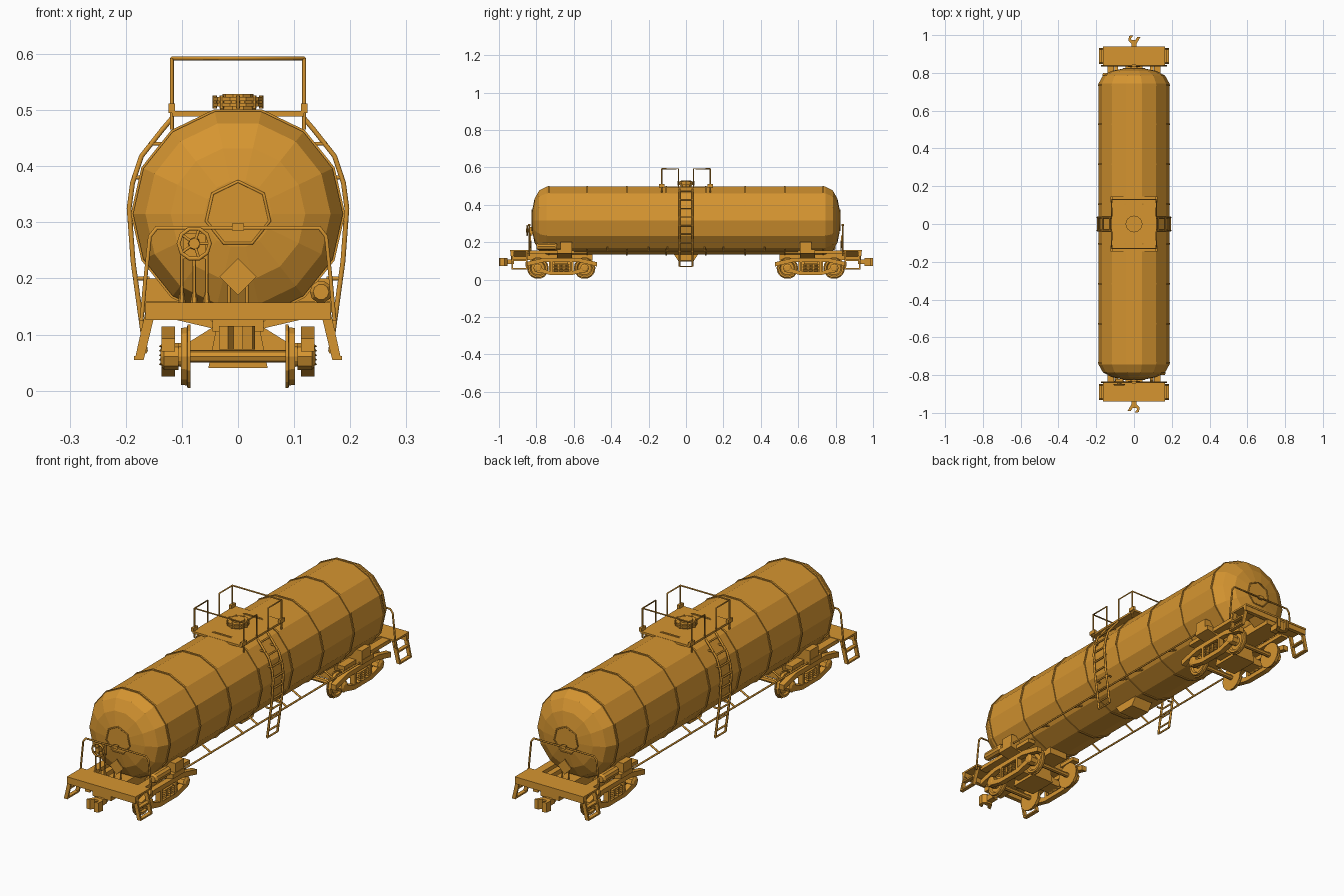
import bpy, bmesh, math
from mathutils import Matrix, Vector

if "Cube" in bpy.data.objects:
    bpy.data.objects.remove(bpy.data.objects["Cube"])

paint = bpy.data.materials.new("ochre_paint")
paint.use_nodes = True
colour = (0.67, 0.30, 0.03, 1)
paint.diffuse_color = colour
paint.node_tree.nodes["Principled BSDF"].inputs["Base Color"].default_value = colour

turn = Matrix.Identity(4)  # current placement for every new part


def place(axis, u, v, t):
    return {"X": (t, u, v), "Y": (u, t, v), "Z": (u, v, t)}[axis]


def finish(name, mesh):
    mesh.transform(turn)
    mesh.materials.clear()
    mesh.materials.append(paint)
    bpy.context.collection.objects.link(bpy.data.objects.new(name, mesh))


def loft(name, rings):
    """Solid skinned over point rings, capped at both ends."""
    bm = bmesh.new()
    loops = [[bm.verts.new(p) for p in ring] for ring in rings]
    n = len(loops[0])
    for a, b in zip(loops, loops[1:]):
        for i in range(n):
            j = (i + 1) % n
            bm.faces.new((a[i], a[j], b[j], b[i]))
    bm.faces.new(loops[0])
    bm.faces.new(loops[-1])
    bmesh.ops.recalc_face_normals(bm, faces=bm.faces)
    mesh = bpy.data.meshes.new(name)
    bm.to_mesh(mesh)
    bm.free()
    finish(name, mesh)


def prism(name, pts, axis, t0, t1):
    loft(name, [[place(axis, u, v, t) for u, v in pts] for t in (t0, t1)])


def box(name, x0, x1, y0, y1, z0, z1):
    prism(name, [(x0, y0), (x1, y0), (x1, y1), (x0, y1)], "Z", z0, z1)


def lathe(name, profile, axis, centre=(0, 0), sides=12, phase=0.0):
    """Turned solid; profile holds (radius, position along axis)."""
    angles = [phase + math.tau * i / sides for i in range(sides)]
    loft(name, [[place(axis, centre[0] + r * math.cos(a), centre[1] + r * math.sin(a), t)
                 for a in angles] for r, t in profile])


def tube(name, pts, r=0.004, cyclic=False):
    curve = bpy.data.curves.new(name, "CURVE")
    curve.dimensions = "3D"
    curve.bevel_depth = r
    curve.bevel_resolution = 1
    curve.use_fill_caps = True
    spline = curve.splines.new("POLY")
    spline.points.add(len(pts) - 1)
    for p, co in zip(spline.points, pts):
        p.co = (*co, 1)
    spline.use_cyclic_u = cyclic
    obj = bpy.data.objects.new(name, curve)
    bpy.context.collection.objects.link(obj)
    mesh = bpy.data.meshes.new_from_object(obj.evaluated_get(bpy.context.evaluated_depsgraph_get()))
    bpy.data.objects.remove(obj)
    finish(name, mesh)


AXIS_Z = 0.315
MID = (0, AXIS_Z)

# Tank shell with domed ends and hoop bands
dome = [(0.06, 0.822), (0.12, 0.81), (0.165, 0.785), (0.187, 0.745)]
lathe("tank", [(r, -t) for r, t in dome] + dome[::-1], "Y", MID, 14)
for y in (0.105, 0.317, 0.528, 0.735):
    for s in (-1, 1):
        lathe("tank_band", [(0.191, s * y - 0.004), (0.191, s * y + 0.004)], "Y", MID, 14)

# Top platform and manway hatch
box("top_platform", -0.118, 0.118, -0.145, 0.145, 0.489, 0.498)
lathe("hatch", [(0.032, 0.495), (0.032, 0.506), (0.045, 0.506), (0.045, 0.513),
                (0.038, 0.513), (0.038, 0.516), (0.045, 0.516), (0.045, 0.523),
                (0.028, 0.523), (0.028, 0.529)], "Z", (0, 0), 10)
for i in range(8):
    a = math.tau * i / 8
    lathe("hatch_bolt", [(0.004, 0.503), (0.004, 0.526)], "Z",
          (0.041 * math.cos(a), 0.041 * math.sin(a)), 6)

# Bottom outlet
prism("bottom_outlet", [(-0.07, 0.142), (-0.04, 0.098), (0.04, 0.098), (0.07, 0.142)], "X", -0.045, 0.045)

# Side ladders and long pipes
ladder = [(0.118, 0.485), (0.135, 0.465), (0.172, 0.418), (0.188, 0.37),
          (0.194, 0.325), (0.187, 0.23), (0.165, 0.07)]


def ladder_x(z):
    for (xa, za), (xb, zb) in zip(ladder, ladder[1:]):
        if zb <= z <= za:
            return xa + (xb - xa) * (za - z) / (za - zb)


for s in (-1, 1):
    for y in (-0.035, 0.035):
        tube("ladder_rail", [(s * x, y, z) for x, z in ladder], 0.005)
        for z in (0.2, 0.3, 0.38, 0.44):
            x = ladder_x(z)
            tube("ladder_bracket", [(s * (x - 0.025), y, z), (s * (x + 0.004), y, z)], 0.004)
    for z in [0.07, 0.1] + [0.15 + 0.046 * i for i in range(8)]:
        x = s * ladder_x(z)
        tube("ladder_rung", [(x, -0.035, z), (x, 0.035, z)], 0.004)
    tube("side_pipe", [(s * 0.165, -0.6, 0.152), (s * 0.165, 0.6, 0.152)], 0.004)
    for y in (-0.42, -0.2, -0.1, 0.1, 0.2, 0.42):
        tube("pipe_hanger", [(s * 0.168, y, 0.15), (s * 0.12, y, 0.175)], 0.004)


def top_rail():
    tube("top_rail", [(-0.118, -0.04, 0.49), (-0.118, -0.04, 0.592), (-0.118, -0.13, 0.592),
                      (0.118, -0.13, 0.592), (0.118, -0.04, 0.592), (0.118, -0.04, 0.49)], 0.0035)
    for x in (-0.118, 0.118):
        tube("top_rail_post", [(x, -0.13, 0.465), (x, -0.13, 0.592)], 0.0035)
        box("rail_foot", x - 0.006, x + 0.006, -0.145, -0.115, 0.495, 0.512)


def end_frame():
    """Underframe, end platform, steps and railing of one end."""
    box("end_platform", -0.165, 0.165, -0.94, -0.84, 0.149, 0.157)
    box("end_beam", -0.165, 0.165, -0.938, -0.92, 0.126, 0.149)
    box("centre_sill", -0.045, 0.045, -0.935, -0.5, 0.105, 0.15)
    prism("sill_gusset", [(-0.08, 0.15), (0.08, 0.15), (0.04, 0.118), (-0.04, 0.118)], "Y", -0.92, -0.85)
    prism("body_bolster", [(-0.17, 0.16), (-0.17, 0.14), (-0.05, 0.112), (0.05, 0.112),
                           (0.17, 0.14), (0.17, 0.16)], "Y", -0.69, -0.61)
    # Heptagon rim on the dome
    rim = [(0.058 * math.sin(math.tau * i / 7), -0.823, AXIS_Z + 0.058 * math.cos(math.tau * i / 7))
           for i in range(7)]
    tube("dome_rim", rim, 0.003, True)
    # Diamond placard on two stems
    prism("placard", [(0, 0.17), (0.033, 0.203), (0, 0.236), (-0.033, 0.203)], "Y", -0.835, -0.83)
    for x in (-0.016, 0.016):
        tube("placard_stem", [(x, -0.828, 0.15), (x, -0.828, 0.21)], 0.003)
    # End railing
    side = [(0.172, 0.125), (0.165, 0.2), (0.157, 0.275), (0.145, 0.29)]
    tube("end_railing", [(-x, -0.838, z) for x, z in side] + [(x, -0.838, z) for x, z in side[::-1]])
    box("railing_clasp", -0.011, 0.011, -0.844, -0.832, 0.285, 0.298)
    for s in (-1, 1):
        box("side_sill", *sorted((s * 0.105, s * 0.14)), -0.85, -0.53, 0.138, 0.155)
        box("saddle", *sorted((s * 0.1, s * 0.168)), -0.67, -0.61, 0.155, 0.2)
        # Stirrup step
        for y in (-0.932, -0.856):
            prism("step_leg", [(s * 0.145, 0.15), (s * 0.163, 0.15), (s * 0.184, 0.055),
                               (s * 0.168, 0.055)][::s], "Y", y, y + 0.008)
        for x, z in ((0.168, 0.055), (0.157, 0.1)):
            box("step_tread", *sorted((s * x, s * (x + 0.017))), -0.93, -0.85, z, z + 0.007)
    lathe("air_tank", [(0.014, -0.8), (0.02, -0.79), (0.02, -0.7), (0.014, -0.69)], "Y", (0.148, 0.176), 10)
    # Hooked coupler
    box("coupler_shank", -0.014, 0.014, -0.97, -0.92, 0.082, 0.108)
    prism("coupler_head", [(-0.014, -0.955), (0.014, -0.955), (0.03, -0.97), (0.026, -0.995),
                           (0.008, -1.0), (0.008, -0.99), (0.016, -0.985), (0.014, -0.975),
                           (-0.008, -0.975), (-0.018, -0.99), (-0.034, -0.99), (-0.024, -0.972)],
          "Z", 0.073, 0.115)


def bogie(yc):
    """Two-axle truck centred at yc."""
    prism("truck_transom", [(-0.038, 0.115), (0.038, 0.115), (0.053, 0.04), (-0.053, 0.04)],
          "Y", yc - 0.065, yc + 0.065)
    prism("truck_bolster", [(-0.135, 0.055), (0.135, 0.055), (0.135, 0.085), (0.09, 0.085), (0.045, 0.113),
                            (-0.045, 0.113), (-0.09, 0.085), (-0.135, 0.085)], "Y", yc - 0.035, yc + 0.035)
    for dy in (-0.125, 0.125):
        hub = (yc + dy, 0.061)
        lathe("axle", [(0.011, -0.135), (0.011, 0.135)], "X", hub, 8)
        for s in (-1, 1):
            lathe("wheel", [(0.058, s * 0.085), (0.058, s * 0.09), (0.053, s * 0.091), (0.052, s * 0.102),
                            (0.042, s * 0.102), (0.036, s * 0.095), (0.02, s * 0.095),
                            (0.018, s * 0.108)], "X", hub, 14)
            lathe("journal_box", [(0.024, s * 0.106), (0.024, s * 0.132), (0.014, s * 0.138)], "X", hub, 8)
    for s in (-1, 1):
        x0, x1 = sorted((s * 0.112, s * 0.136))
        top = [(0.19, 0.07), (0.19, 0.093), (0.1, 0.114)]
        low = [(0.16, 0.078), (0.09, 0.094)]
        prism("frame_top", [(yc + y, z) for y, z in top] + [(yc - y, z) for y, z in top[::-1]]
              + [(yc - y, z) for y, z in low] + [(yc + y, z) for y, z in low[::-1]], "X", x0, x1)
        low = [(0.13, 0.042), (0.06, 0.025)]
        top = [(0.13, 0.068), (0.055, 0.044)]
        prism("frame_bottom", [(yc - y, z) for y, z in low] + [(yc + y, z) for y, z in low[::-1]]
              + [(yc + y, z) for y, z in top] + [(yc - y, z) for y, z in top[::-1]], "X", x0, x1)
        for dy in (-0.058, 0.046):
            box("frame_post", x0, x1, yc + dy, yc + dy + 0.012, 0.04, 0.1)
        # Coil springs
        for dy in (-0.028, 0.0, 0.028):
            for i in range(5):
                z = 0.044 + 0.008 * i
                lathe("spring_coil", [(0.01, z), (0.015, z + 0.003), (0.01, z + 0.007)],
                      "Z", (s * 0.126, yc + dy), 8)


# Both ends share the same parts, turned half a circle
for angle in (0, math.pi):
    turn = Matrix.Rotation(angle, 4, "Z")
    top_rail()
    end_frame()
    bogie(-0.667)
turn = Matrix.Identity(4)

# Hand brake at the front
WX, WZ, WY = -0.078, 0.262, -0.85
wheel = [Vector((WX + 0.028 * math.cos(math.tau * i / 10), WY, WZ + 0.028 * math.sin(math.tau * i / 10)))
         for i in range(10)]
tube("brake_wheel", wheel, 0.004, True)
for p in wheel[::2]:
    tube("brake_spoke", [(WX, WY, WZ), p], 0.003)
lathe("brake_hub", [(0.01, WY - 0.005), (0.012, WY + 0.03)], "Y", (WX, WZ), 8)
box("brake_gearbox", WX - 0.02, WX + 0.02, -0.838, -0.82, 0.235, 0.28)
for x in (-0.1, WX, -0.056):
    tube("brake_post", [(x, -0.835, 0.15), (x, -0.835, 0.245)], 0.003)
    lathe("brake_post_foot", [(0.007, 0.155), (0.004, 0.175)], "Z", (x, -0.835), 6)
